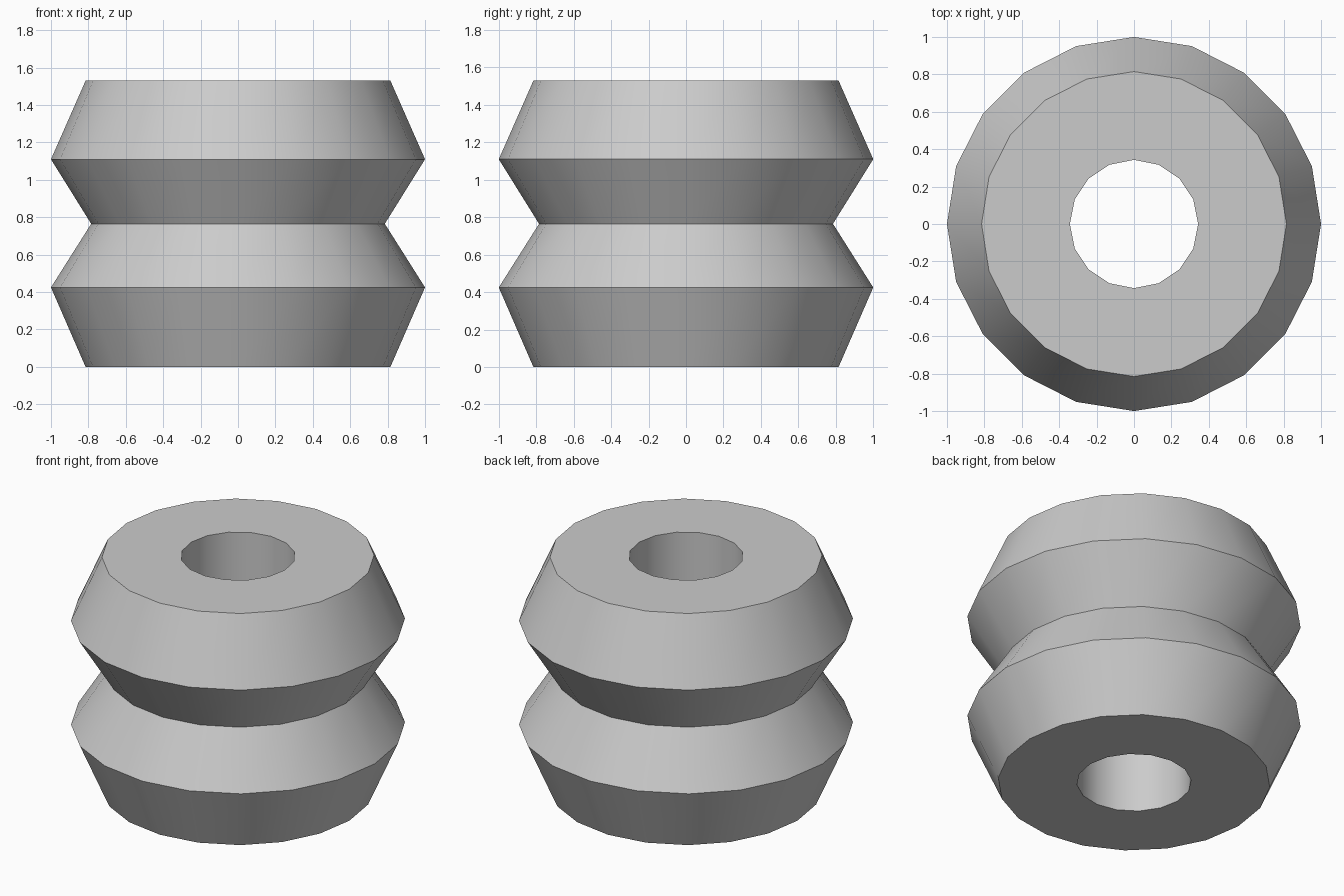
import bpy
import bmesh
from math import cos, sin, tau, radians

cube = bpy.data.objects.get("Cube")
if cube:
    bpy.data.objects.remove(cube, do_unlink=True)

# Outer profile as (radius, height), and the straight bore through it
PROFILE = [(0.815, 0), (1, 0.425), (0.785, 0.765), (1, 1.11), (0.815, 1.53)]
BORE = [(0.343, 0), (0.343, 1.53)]


def revolve(bm, profile, sides):
    """Skin stacked rings and return the edges of the end rings."""
    rings = [[bm.verts.new((r * cos(tau * i / sides), r * sin(tau * i / sides), z))
              for i in range(sides)] for r, z in profile]
    for low, high in zip(rings, rings[1:]):
        for i in range(sides):
            j = (i + 1) % sides
            bm.faces.new((low[i], low[j], high[j], high[i]))
    return [[bm.edges.get((ring[i - 1], ring[i])) for i in range(sides)]
            for ring in (rings[0], rings[-1])]


# Ribbed body with a bore, closed by flat annular ends
bm = bmesh.new()
outer_ends = revolve(bm, PROFILE, 20)
bore_ends = revolve(bm, BORE, 16)
for outer, inner in zip(outer_ends, bore_ends):
    bmesh.ops.triangle_fill(bm, use_beauty=True, edges=outer + inner)
bmesh.ops.recalc_face_normals(bm, faces=bm.faces[:])
mesh = bpy.data.meshes.new("ribbed_bushing")
bm.to_mesh(mesh)
bm.free()
bushing = bpy.data.objects.new("ribbed_bushing", mesh)
bpy.context.collection.objects.link(bushing)

# Plain grey material
grey = bpy.data.materials.new("light_grey")
grey.use_nodes = True
colour = (0.6, 0.6, 0.6, 1)
grey.diffuse_color = colour
for node in grey.node_tree.nodes:
    if node.type == "BSDF_PRINCIPLED":
        node.inputs["Base Color"].default_value = colour
mesh.materials.append(grey)

# Smooth around the body, sharp at the ribs and rims
bpy.ops.object.select_all(action="DESELECT")
bushing.select_set(True)
bpy.context.view_layer.objects.active = bushing
bpy.ops.object.shade_smooth_by_angle(angle=radians(35))
